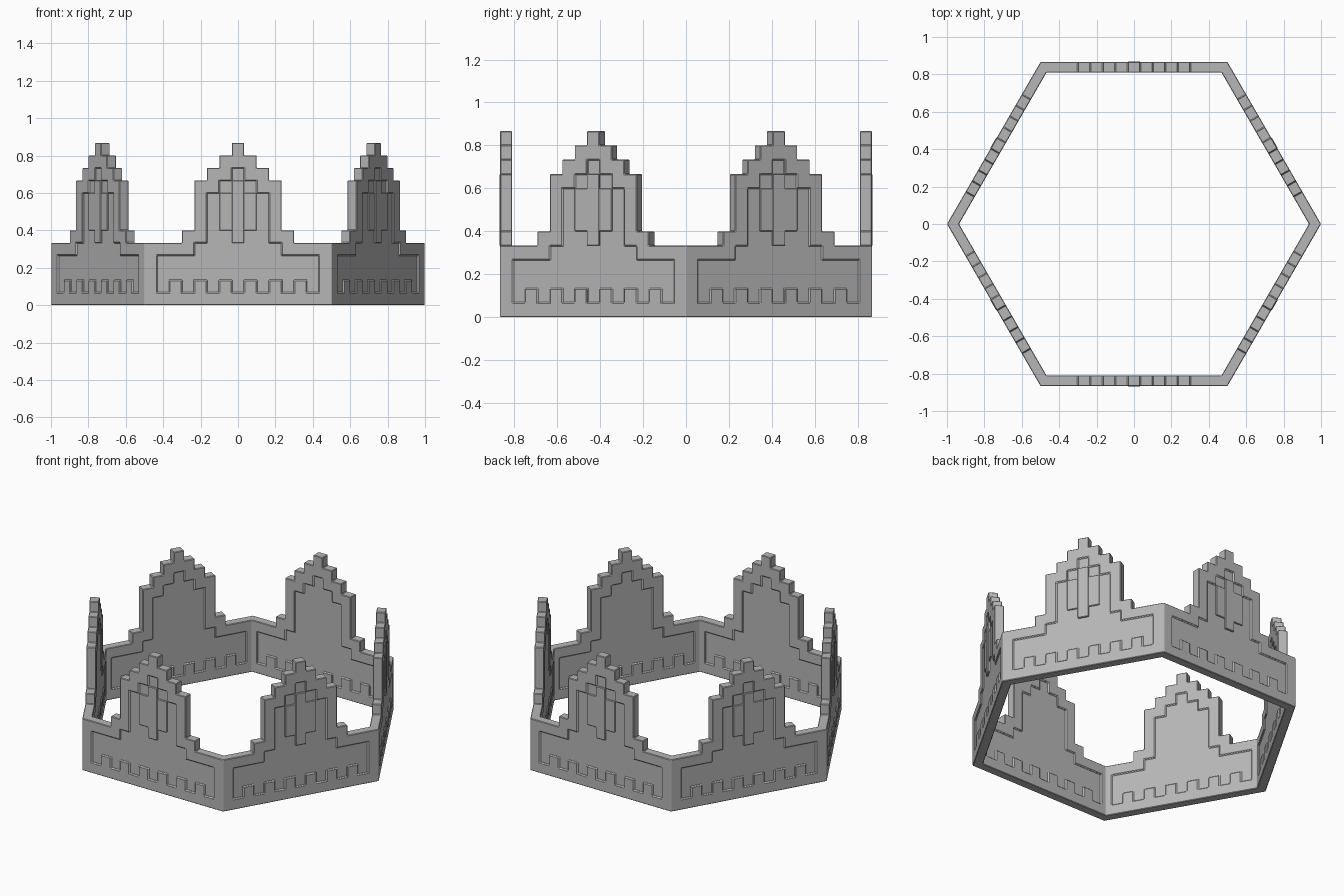
import bpy, bmesh, math
from mathutils import Matrix, Vector

if "Cube" in bpy.data.objects:
    bpy.data.objects.remove(bpy.data.objects["Cube"])

APOTHEM = math.sqrt(3) / 2
THICK = 0.056
RECESS = 0.008
CELL = 1 / 15
# Half widths in cells of the stepped wall, one per row from the ground up
ROWS = [7.5] * 5 + [4.5] + [3.5] * 4 + [2.5, 1.5, 0.5]

mat = bpy.data.materials.new("stone_grey")
mat.use_nodes = True
grey = (0.47, 0.47, 0.47, 1)
mat.diffuse_color = grey
mat.node_tree.nodes["Principled BSDF"].inputs["Base Color"].default_value = grey


def solid(i, j):
    return 0 <= j < len(ROWS) and abs(i) < ROWS[j]


def recessed(i, j):
    """Field that lies one cell inside the outline, with teeth along its foot."""
    ring = all(solid(i + a, j + b) for a in (-1, 0, 1) for b in (-1, 0, 1))
    tooth = j == 1 and i % 2 == 1
    return ring and not tooth


def finish(name, bm, bevel):
    bmesh.ops.remove_doubles(bm, verts=bm.verts, dist=0.0002)
    bmesh.ops.recalc_face_normals(bm, faces=bm.faces)
    mesh = bpy.data.meshes.new(name)
    bm.to_mesh(mesh)
    bm.free()
    mesh.materials.append(mat)
    obj = bpy.data.objects.new(name, mesh)
    bpy.context.collection.objects.link(obj)
    mod = obj.modifiers.new("soft_edges", "BEVEL")
    mod.width = bevel
    mod.segments = 1
    mod.limit_method = "ANGLE"
    mod.angle_limit = math.radians(40)
    return obj


def wall(bm, turn):
    """One stepped wall, with mitred ends so that six close into a ring."""
    def point(x, j, depth):
        px = x * CELL
        if abs(x) > 7.4:
            px = math.copysign(0.5 - depth * math.tan(math.pi / 6), x)
        return bm.verts.new(turn @ Vector((px, depth - APOTHEM, j * CELL)))

    def quad(*corners):
        bm.faces.new([point(*c) for c in corners])

    for j, half in enumerate(ROWS):
        for i in range(-int(half), int(half) + 1):
            low, high = i - 0.5, i + 0.5
            inset = RECESS if recessed(i, j) else 0
            for d in (inset, THICK - inset):
                quad((low, j, d), (high, j, d), (high, j + 1, d), (low, j + 1, d))
            sides = {(-1, 0): ((low, j), (low, j + 1)), (1, 0): ((high, j), (high, j + 1)),
                     (0, -1): ((low, j), (high, j)), (0, 1): ((low, j + 1), (high, j + 1))}
            for (a, b), (p, q) in sides.items():
                if not solid(i + a, j + b):
                    # Outer rim of the wall; mitred ends stay open
                    if abs(i + a) <= 7:
                        quad((*p, 0), (*q, 0), (*q, THICK), (*p, THICK))
                elif inset and not recessed(i + a, j + b):
                    # Small step between the field and its border
                    for d, e in ((0, inset), (THICK - inset, THICK)):
                        quad((*p, d), (*q, d), (*q, e), (*p, e))


def plate(name, turn, half_width, low, high, front):
    bm = bmesh.new()
    back = RECESS + 0.004
    bmesh.ops.create_cube(bm, size=1)
    size = Matrix.Diagonal((2 * half_width * CELL, back - front, (high - low) * CELL, 1))
    spot = Matrix.Translation((0, (front + back) / 2 - APOTHEM, (low + high) / 2 * CELL))
    bm.transform(turn @ spot @ size)
    finish(name, bm, 0.003)


# Ring of six walls
turns = [Matrix.Rotation(k * math.pi / 3, 4, "Z") for k in range(6)]
ring = bmesh.new()
for turn in turns:
    wall(ring, turn)
finish("stepped_wall_ring", ring, 0.0035)

# Raised window ornament on the outside of each wall
for k, turn in enumerate(turns):
    plate(f"window_panel_{k + 1}", turn, 1.5, 6, 9, 0)
    plate(f"window_bar_{k + 1}", turn, 0.5, 5, 10, -0.003)
